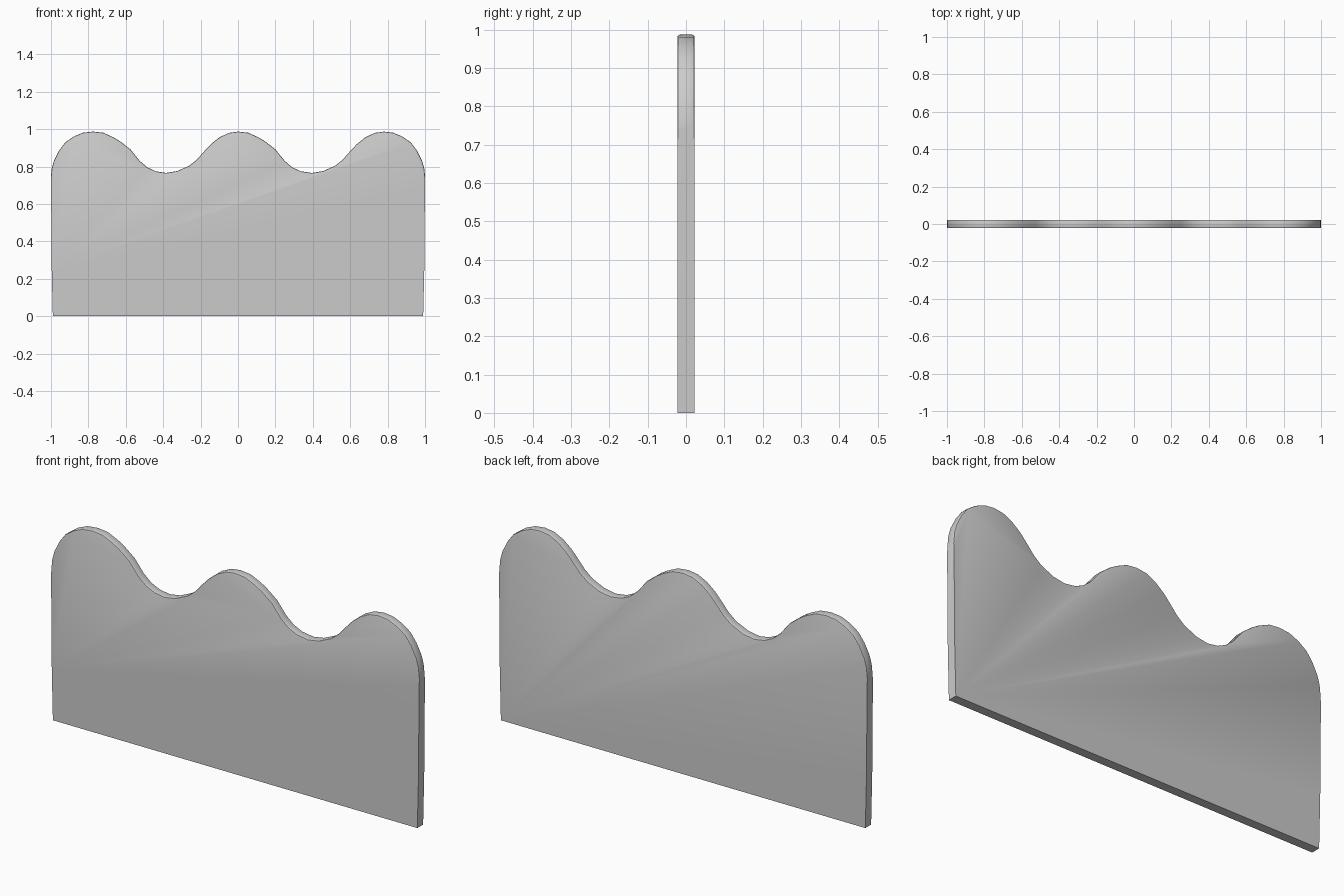
import bpy, bmesh, math

if "Cube" in bpy.data.objects:
    bpy.data.objects.remove(bpy.data.objects["Cube"])

HALF_T = 0.0225   # half thickness

# One wave of the scalloped top: valley, crest, valley
wave = [(-0.385, 0.766), (-0.325, 0.776), (-0.26, 0.805), (-0.22, 0.837),
        (-0.175, 0.888), (-0.145, 0.920), (-0.10, 0.956), (-0.05, 0.980),
        (0.0, 0.987), (0.055, 0.981), (0.11, 0.956), (0.145, 0.935),
        (0.20, 0.892), (0.25, 0.830), (0.29, 0.796), (0.335, 0.775)]
crest = 8

# Rounded outer shoulder, from the side edge up to the crest
shoulder = [(1.0, 0.75), (0.996, 0.79), (0.984, 0.832), (0.957, 0.885),
            (0.925, 0.928), (0.88, 0.960), (0.83, 0.981)]

outline = [(-0.99, 0.0), (-0.996, 0.25)]
outline += [(-x, z) for x, z in shoulder]
outline += [(x - 0.775, z) for x, z in wave[crest:]]
outline += wave
outline += [(0.395, 0.766)]
outline += [(x + 0.78, z) for x, z in wave[1:crest + 1]]
outline += shoulder[::-1]
outline += [(0.996, 0.25), (0.99, 0.0)]

# Flat board extruded through its thickness
bm = bmesh.new()
front = bm.faces.new([bm.verts.new((x, -HALF_T, z)) for x, z in outline])
ext = bmesh.ops.extrude_face_region(bm, geom=[front])
bmesh.ops.translate(bm, vec=(0, 2 * HALF_T, 0),
                    verts=[g for g in ext["geom"] if isinstance(g, bmesh.types.BMVert)])
bmesh.ops.recalc_face_normals(bm, faces=bm.faces)

# Softened rims along the scalloped top
rims = [e for e in bm.edges
        if all(v.co.z > 0.7 for v in e.verts)
        and abs(e.verts[0].co.y - e.verts[1].co.y) < 1e-5]
bmesh.ops.bevel(bm, geom=rims, offset=0.006, segments=2, profile=0.5,
                affect='EDGES', clamp_overlap=True)

mesh = bpy.data.meshes.new("scalloped_panel")
bm.to_mesh(mesh)
bm.free()
panel = bpy.data.objects.new("scalloped_panel", mesh)
bpy.context.collection.objects.link(panel)

bpy.context.view_layer.objects.active = panel
panel.select_set(True)
bpy.ops.object.shade_smooth_by_angle(angle=math.radians(30))
